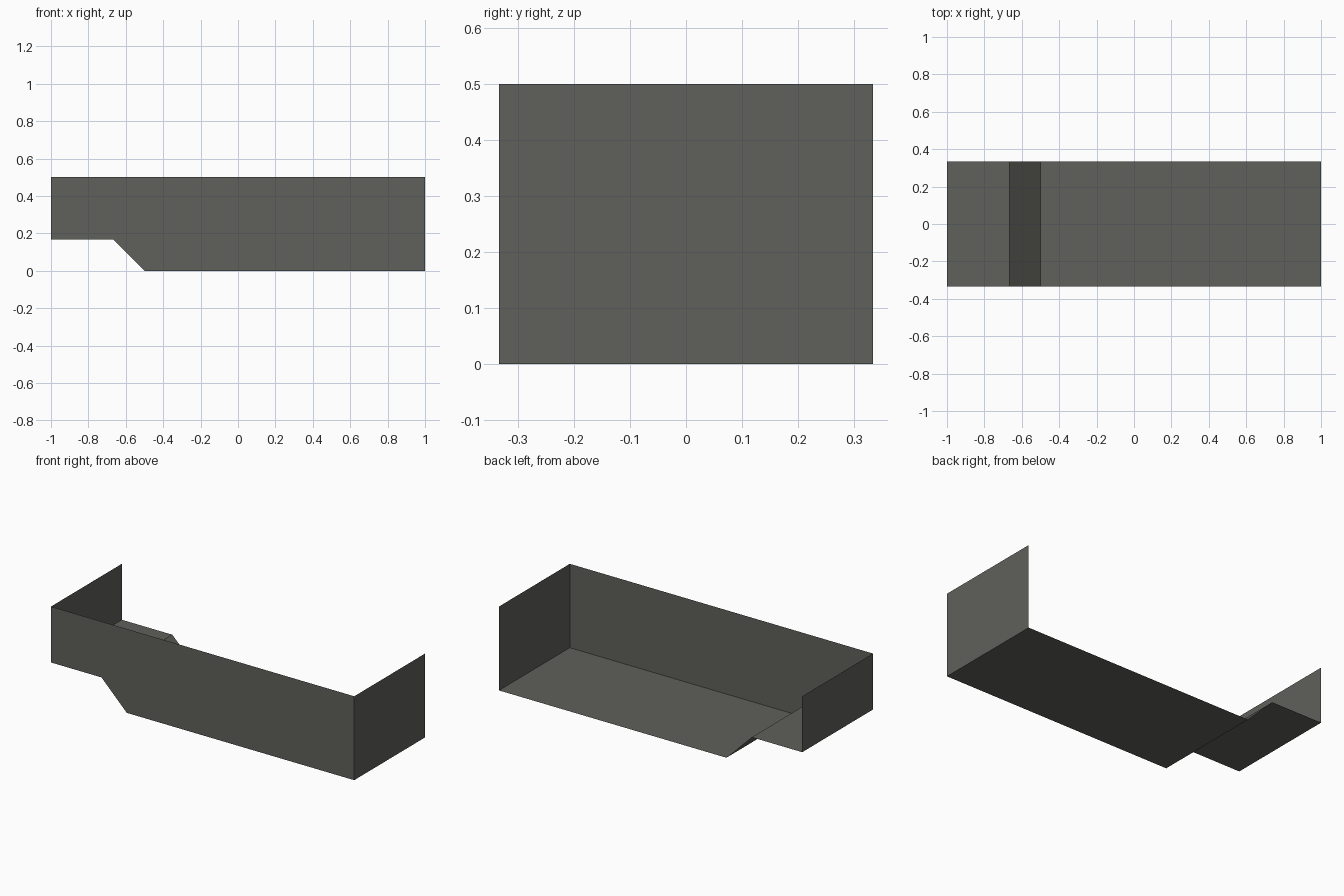
import bpy
import bmesh

if "Cube" in bpy.data.objects:
    bpy.data.objects.remove(bpy.data.objects["Cube"])

HALF_W = 1 / 3      # half depth in y
TOP = 0.5           # rim height
STEP = 1 / 6        # height of the raised floor on the left

# underside profile in (x, z), from right to left
PROFILE = [(1, 0), (-0.5, 0), (-2 / 3, STEP), (-1, STEP)]

grey = bpy.data.materials.new("dark warm grey")
grey.diffuse_color = (0.115, 0.115, 0.103, 1)
grey.use_nodes = True
grey.node_tree.nodes["Principled BSDF"].inputs["Base Color"].default_value = grey.diffuse_color


def sheet(name, polygons):
    """Make one flat-shaded sheet object from a list of polygons."""
    bm = bmesh.new()
    for polygon in polygons:
        bm.faces.new([bm.verts.new(p) for p in polygon])
    bmesh.ops.remove_doubles(bm, verts=bm.verts, dist=1e-5)
    mesh = bpy.data.meshes.new(name)
    bm.to_mesh(mesh)
    bm.free()
    mesh.materials.append(grey)
    obj = bpy.data.objects.new(name, mesh)
    bpy.context.collection.objects.link(obj)
    return obj


# stepped floor: flat bottom, slope and raised ledge, facing down
sheet("stepped_floor", [
    [(x0, -HALF_W, z0), (x1, -HALF_W, z1), (x1, HALF_W, z1), (x0, HALF_W, z0)]
    for (x0, z0), (x1, z1) in zip(PROFILE, PROFILE[1:])
])

# front wall follows the floor profile; the back stays open
outline = [(-1, TOP)] + PROFILE[::-1] + [(1, TOP)]
sheet("front_wall", [[(x, -HALF_W, z) for x, z in outline]])

# end walls, the left one stopping at the raised ledge
for name, x, base in (("right_end_wall", 1, 0), ("left_end_wall", -1, STEP)):
    y = HALF_W * x
    sheet(name, [[(x, -y, base), (x, y, base), (x, y, TOP), (x, -y, TOP)]])
